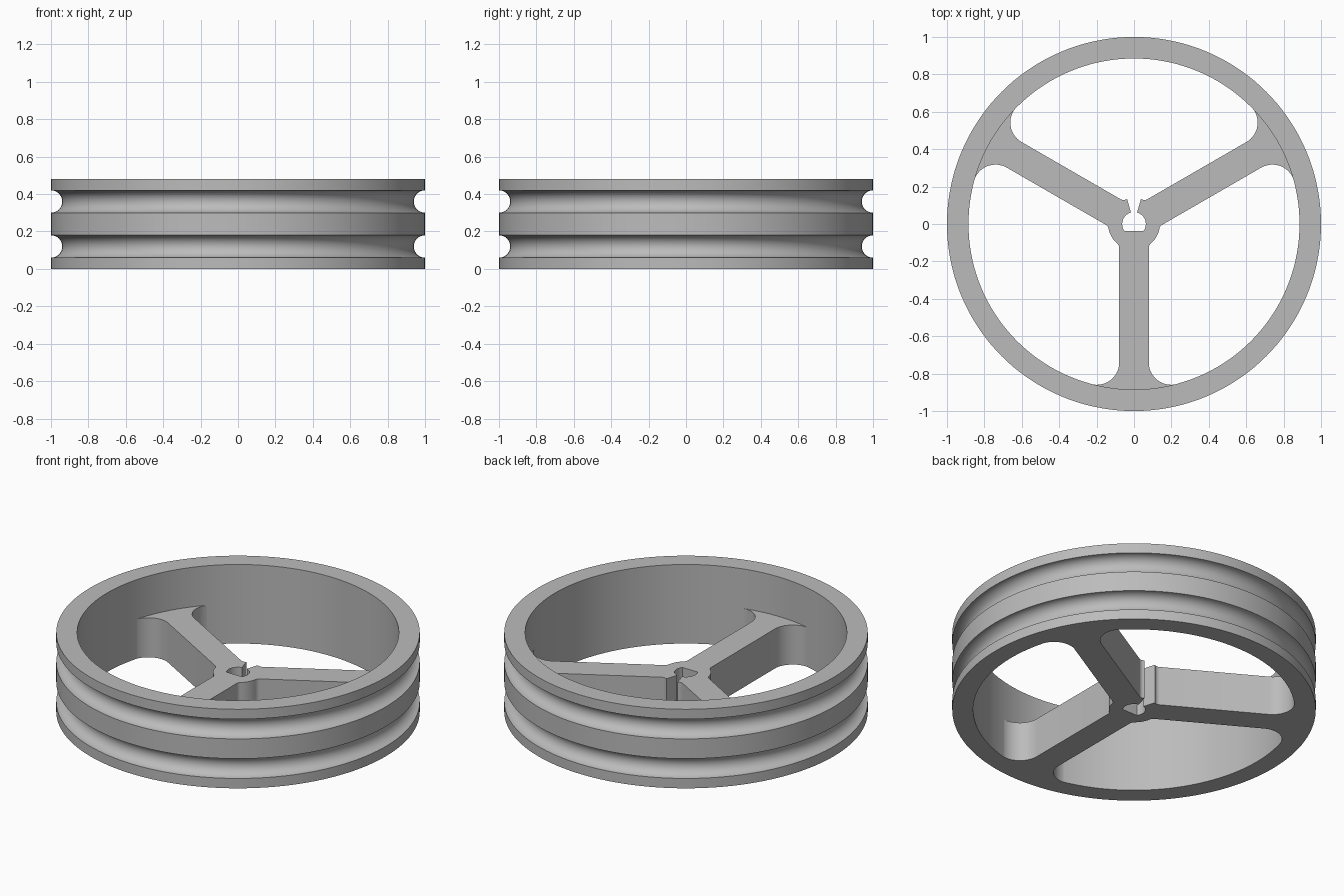
import bpy, bmesh
from math import sin, cos, atan2, asin, sqrt, pi, radians
from mathutils import Vector, Matrix

cube = bpy.data.objects.get("Cube")
if cube:
    bpy.data.objects.remove(cube, do_unlink=True)

HEIGHT, WEB_HEIGHT = 0.48, 0.24
INNER, GROOVE = 0.885, 0.06
HALF_WIDTH, RIM_FILLET = 0.079, 0.12
HUB, HUB_FILLET = 0.138, 0.03
BORE, FLAT = 0.063, -0.037

metal = bpy.data.materials.new("plain grey")
metal.use_nodes = True
grey = (0.5, 0.5, 0.5, 1)
metal.diffuse_color = grey
metal.node_tree.nodes["Principled BSDF"].inputs["Base Color"].default_value = grey


def arc(cx, cy, r, start, end, steps):
    """Points along an arc, angles in radians."""
    angles = [start + (end - start) * i / steps for i in range(steps + 1)]
    return [Vector((cx + r * cos(a), cy + r * sin(a))) for a in angles]


def finish(bm, name):
    bmesh.ops.recalc_face_normals(bm, faces=bm.faces)
    mesh = bpy.data.meshes.new(name)
    bm.to_mesh(mesh)
    bm.free()
    mesh.materials.append(metal)
    obj = bpy.data.objects.new(name, mesh)
    bpy.context.collection.objects.link(obj)
    bpy.ops.object.select_all(action='DESELECT')
    obj.select_set(True)
    bpy.context.view_layer.objects.active = obj
    bpy.ops.object.shade_smooth_by_angle(angle=radians(30))
    return obj


# Rim: lathed section with two half-round grooves
section = [Vector((INNER, 0)), Vector((1, 0))]
for z in (0.12, 0.36):
    section += arc(1, z, GROOVE, -pi / 2, -3 * pi / 2, 16)
section += [Vector((1, HEIGHT)), Vector((INNER, HEIGHT))]

bm = bmesh.new()
verts = [bm.verts.new((p.x, 0, p.y)) for p in section]
edges = [bm.edges.new((a, b)) for a, b in zip(verts, verts[1:] + verts[:1])]
bmesh.ops.spin(bm, geom=verts + edges, cent=(0, 0, 0), axis=(0, 0, 1),
               angle=2 * pi, steps=144)
bmesh.ops.remove_doubles(bm, verts=bm.verts, dist=0.0001)
finish(bm, "grooved_rim")

# One side of a spoke along +x, from its tip to the hub, with both fillets
tip = INNER + 0.001
outer_y = HALF_WIDTH + RIM_FILLET
outer_x = sqrt((tip - RIM_FILLET) ** 2 - outer_y ** 2)
inner_y = HALF_WIDTH + HUB_FILLET
inner_x = sqrt((HUB + HUB_FILLET) ** 2 - inner_y ** 2)
tip_angle = atan2(outer_y, outer_x)
hub_angle = atan2(inner_y, inner_x)
side = arc(outer_x, outer_y, RIM_FILLET, tip_angle, -pi / 2, 16)
side += arc(inner_x, inner_y, HUB_FILLET, -pi / 2, hub_angle - pi, 6)
mirrored = [Vector((p.x, -p.y)) for p in reversed(side)]
spoke = mirrored + arc(0, 0, tip, -tip_angle, tip_angle, 12)[1:-1] + side

# Web outline: three spokes joined by hub arcs, open at the flared slot
outline = []
for degrees in (150, 270, 30):
    turn = radians(degrees)
    outline += [Matrix.Rotation(turn, 2) @ p for p in spoke]
    if degrees != 30:
        outline += arc(0, 0, HUB, turn + hub_angle,
                       turn + 2 * pi / 3 - hub_angle, 8)[1:-1]

# D-shaped bore reached through the slot
slot, flat = radians(75), asin(FLAT / BORE)
bore = arc(0, 0, BORE, slot, flat, 14)
outline += [Vector((0.037, 0.134))] + bore
outline += [Vector((-p.x, p.y)) for p in reversed(bore)] + [Vector((-0.037, 0.134))]

bm = bmesh.new()
base = bm.faces.new([bm.verts.new((p.x, p.y, 0)) for p in outline])
top = bmesh.ops.extrude_face_region(bm, geom=[base], use_keep_orig=True)
raised = [v for v in top["geom"] if isinstance(v, bmesh.types.BMVert)]
bmesh.ops.translate(bm, verts=raised, vec=(0, 0, WEB_HEIGHT))
finish(bm, "spokes_and_hub")
